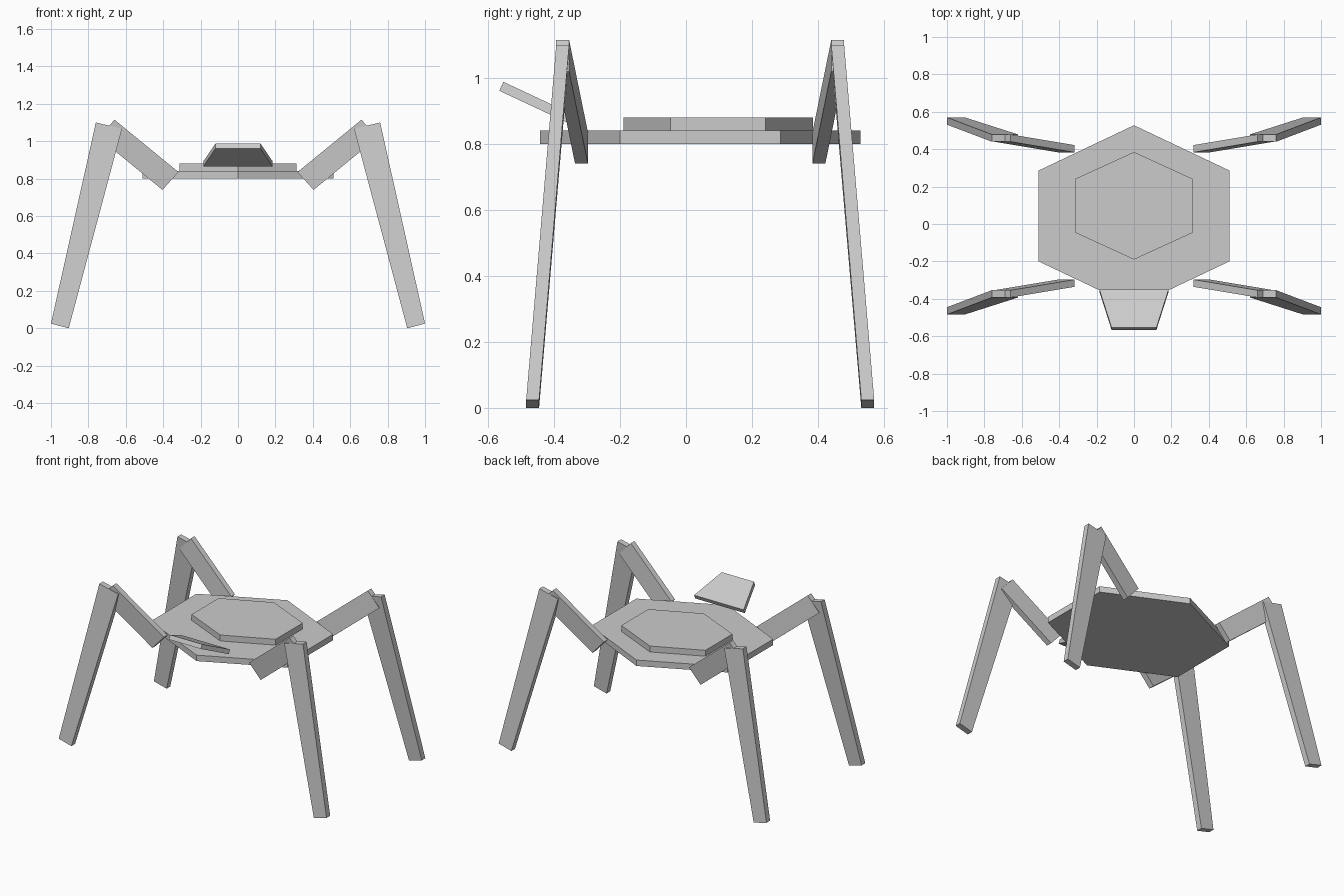
import bpy, bmesh
from mathutils import Vector

if "Cube" in bpy.data.objects:
    bpy.data.objects.remove(bpy.data.objects["Cube"])

grey = bpy.data.materials.new("light grey")
grey.diffuse_color = (0.6, 0.6, 0.6, 1)
grey.use_nodes = True
grey.node_tree.nodes["Principled BSDF"].inputs["Base Color"].default_value = grey.diffuse_color

MID_Y = 0.043  # centre line between front and back legs


def loft(name, a, b):
    """Closed solid joining two outlines with equal point counts."""
    bm = bmesh.new()
    va = [bm.verts.new(p) for p in a]
    vb = [bm.verts.new(p) for p in b]
    bm.faces.new(va)
    bm.faces.new(vb)
    n = len(va)
    for i in range(n):
        j = (i + 1) % n
        bm.faces.new((va[i], va[j], vb[j], vb[i]))
    bmesh.ops.recalc_face_normals(bm, faces=bm.faces)
    mesh = bpy.data.meshes.new(name)
    bm.to_mesh(mesh)
    bm.free()
    mesh.materials.append(grey)
    obj = bpy.data.objects.new(name, mesh)
    bpy.context.collection.objects.link(obj)
    return obj


def hex_plate(name, y, half_x, half_y, z0, z1):
    """Stretched hexagon slab with points at front and back."""
    h = half_y / 2
    ring = [(0, half_y), (half_x, h), (half_x, -h),
            (0, -half_y), (-half_x, -h), (-half_x, h)]
    return loft(name, [(px, y + py, z0) for px, py in ring],
                [(px, y + py, z1) for px, py in ring])


# Body plates
hex_plate("body", MID_Y, 0.511, 0.485, 0.80, 0.84)
hex_plate("back_plate", 0.0975, 0.314, 0.2875, 0.84, 0.88)

# Tilted trapezoid head
head_top = [Vector(p) for p in ((-0.185, -0.35, 0.893), (0.185, -0.35, 0.893),
                                (0.12, -0.553, 0.988), (-0.12, -0.553, 0.988))]
drop = Vector((0, -0.0125, -0.027))
loft("head", head_top, [p + drop for p in head_top])

# Legs: each segment end is (x, z) corner pair plus its inner y
THICK = 0.039
upper = (((0.318, 0.835), (0.404, 0.74)), -0.297,
         ((0.66, 1.115), (0.746, 1.02)), -0.354)
lower = (((0.62, 1.067), (0.76, 1.10)), -0.354,
         ((0.905, 0.0), (1.0, 0.025)), -0.445)


def leg_segment(name, seg, sx, back):
    def end(pair, y):
        (x0, z0), (x1, z1) = pair
        pts = [(x0, y, z0), (x1, y, z1), (x1, y - THICK, z1), (x0, y - THICK, z0)]
        return [(sx * px, 2 * MID_Y - py if back else py, pz) for px, py, pz in pts]
    return loft(name, end(seg[0], seg[1]), end(seg[2], seg[3]))


for sx, side in ((-1, "left"), (1, "right")):
    for back, place in ((False, "front"), (True, "back")):
        leg_segment(f"{place}_{side}_upper_leg", upper, sx, back)
        leg_segment(f"{place}_{side}_lower_leg", lower, sx, back)
